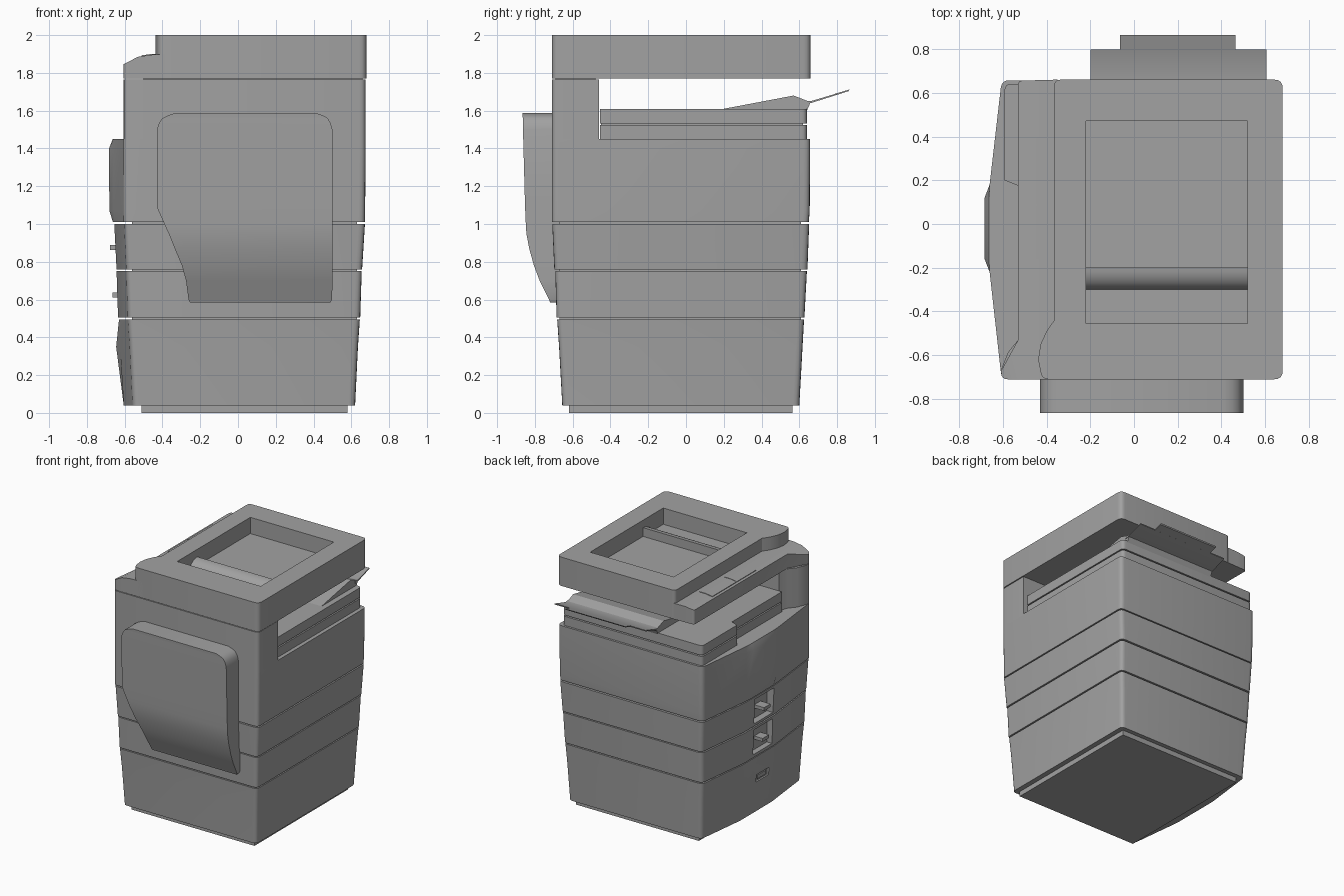
import bpy, bmesh, math
from mathutils import Vector

cube = bpy.data.objects.get("Cube")
if cube:
    bpy.data.objects.remove(cube, do_unlink=True)

grey = bpy.data.materials.new("plain_grey")
grey.use_nodes = True
colour = (0.36, 0.36, 0.36, 1)
grey.diffuse_color = colour
next(n for n in grey.node_tree.nodes if n.type == 'BSDF_PRINCIPLED').inputs["Base Color"].default_value = colour


def finish(name, bm):
    bmesh.ops.recalc_face_normals(bm, faces=bm.faces)
    mesh = bpy.data.meshes.new(name)
    bm.to_mesh(mesh)
    bm.free()
    mesh.materials.append(grey)
    ob = bpy.data.objects.new(name, mesh)
    bpy.context.collection.objects.link(ob)
    return ob


def loft(name, rings):
    """Skin equal-sized rings of 3D points and cap both ends."""
    bm = bmesh.new()
    rows = [[bm.verts.new(p) for p in ring] for ring in rings]
    n = len(rows[0])
    for a, b in zip(rows, rows[1:]):
        for i in range(n):
            j = (i + 1) % n
            bm.faces.new((a[i], a[j], b[j], b[i]))
    bm.faces.new(rows[0])
    bm.faces.new(rows[-1])
    return finish(name, bm)


def prism(name, pts, lo, hi):
    """Plan outline raised from lo to hi."""
    return loft(name, [[(x, y, z) for x, y in pts] for z in (lo, hi)])


def side_prism(name, pts, lo, hi):
    """Side profile (y, z) stretched along x."""
    return loft(name, [[(x, y, z) for y, z in pts] for x in (lo, hi)])


def box(name, x0, x1, y0, y1, z0, z1):
    return prism(name, [(x0, y0), (x1, y0), (x1, y1), (x0, y1)], z0, z1)


def rounded(pts, steps=4):
    """Round those corners that carry a third value, the radius."""
    out = []
    for i, p in enumerate(pts):
        if len(p) == 2:
            out.append(p)
            continue
        c = Vector(p[:2])
        u = (Vector(pts[i - 1][:2]) - c).normalized() * p[2]
        v = (Vector(pts[(i + 1) % len(pts)][:2]) - c).normalized() * p[2]
        for k in range(steps + 1):
            t = k / steps
            out.append(tuple(c + u * (1 - t) ** 2 + v * t ** 2))
    return out


def cut(ob, cutter):
    mod = ob.modifiers.new("cut", 'BOOLEAN')
    mod.operation, mod.solver, mod.object = 'DIFFERENCE', 'EXACT', cutter
    bpy.context.view_layer.update()
    deps = bpy.context.evaluated_depsgraph_get()
    mesh = bpy.data.meshes.new_from_object(ob.evaluated_get(deps))
    ob.modifiers.clear()
    ob.data = mesh
    bpy.data.objects.remove(cutter, do_unlink=True)


def body_ring(z, xl, xr, yf, yb, bow):
    """Cabinet plan: rounded box whose -x side bows outward."""
    side = min(bow, 0.055)
    pts = [(xl, yf, .03), (xr, yf, .035), (xr, yb, .035), (xl, yb, .035),
           (xl - side, .18), (xl - bow, .12), (xl - bow, -.16), (xl - side, -.22)]
    return [(x, y, z) for x, y in rounded(pts)]


# Cabinet sections, bottom to top
box("plinth", -.51, .58, -.62, .565, 0, .05)
sections = {
    "base_cabinet": [(.04, -.555, .62, -.655, .6, .05), (.35, -.57, .635, -.672, .617, .075),
                     (.495, -.58, .645, -.682, .625, .05)],
    "lower_drawer": [(.505, -.58, .647, -.685, .627, .055), (.75, -.588, .655, -.692, .64, .055)],
    "upper_drawer": [(.76, -.588, .657, -.697, .643, .055), (1.0, -.6, .672, -.708, .652, .055)],
    "print_unit": [(1.01, -.602, .672, -.71, .65, .06), (1.07, -.603, .673, -.71, .655, .078),
                   (1.4, -.605, .676, -.71, .657, .078), (1.45, -.605, .676, -.71, .657, .058)],
}
parts = {name: loft(name, [body_ring(*r) for r in rows]) for name, rows in sections.items()}

# Recessed seams between sections
for i, z in enumerate((.5, .755, 1.005)):
    box(f"seam_{i + 1}", -.56, .63, -.67, .61, z - .01, z + .01)

# Drawer grips in pockets on the bowed side
for name, lo, hi, tip in (("lower_drawer", .53, .73, -.665), ("upper_drawer", .78, .98, -.678)):
    cut(parts[name], box("cutter", -.8, -.59, -.18, .06, lo, hi))
    mid = (lo + hi) / 2 - .005
    box(name + "_grip", tip, -.58, -.1, -.02, mid - .013, mid + .013)
cut(parts["base_cabinet"], box("cutter", -.8, -.625, -.13, .03, .3, .36))
box("base_latch", -.635, -.6, -.1, 0, .315, .345)

# Front column that carries the scanner
prism("scanner_column", rounded([(-.605, -.71, .03), (.676, -.71, .035), (.676, -.46),
      (-.5, -.46), (-.53, -.53), (-.575, -.585), (-.605, -.66)]), 1.44, 1.765)
box("column_seam", -.5, .66, -.69, -.48, 1.75, 1.79)

# Paper output deck, stepped on the bowed side
deck = rounded([(-.53, -.455), (.645, -.455), (.645, .64, .03), (-.592, .64, .03), (-.592, .2), (-.53, .175)])
prism("output_deck_lower", deck, 1.44, 1.523)
prism("output_deck_upper", deck, 1.533, 1.61)
box("output_deck_seam", -.51, .63, -.45, .62, 1.51, 1.54)

# Sloping paper tray and its thin extension
side_prism("tray_ramp", [(.2, 1.6), (.2, 1.61), (.57, 1.68), (.66, 1.645), (.64, 1.6)], -.2, .6)
side_prism("tray_sheet", [(.62, 1.635), (.66, 1.64), (.797, 1.683), (.797, 1.691), (.66, 1.65), (.62, 1.655)],
           -.2, .605)
side_prism("tray_tip", [(.79, 1.681), (.86, 1.703), (.865, 1.712), (.79, 1.69)], -.065, .465)

# Scanner lid with a sunken top
lid = prism("scanner_lid", rounded([(-.42, -.71, .03), (.68, -.71, .04), (.68, .66, .04), (-.365, .66, .03),
            (-.365, -.44), (-.4, -.49), (-.427, -.55), (-.438, -.62)]), 1.77, 2.0)
cut(lid, box("cutter", -.22, .52, -.455, .47, 1.87, 2.2))
arc = [(-.2 - .1 * math.sin(t), 1.86 + .08 * math.cos(t)) for t in (k * math.pi / 16 for k in range(9))]
side_prism("lid_bar", arc + [(-.2, 1.86)], -.22, .52)

# Control panel, sloping down to the outer edge
outline = rounded([(-.607, -.71, .03), (-.35, -.71), (-.35, .66), (-.53, .655, .02), (-.53, -.53), (-.607, -.67)])
bm = bmesh.new()
base = bm.faces.new([bm.verts.new((x, y, 1.77)) for x, y in outline])
top = bmesh.ops.extrude_face_region(bm, geom=[base])
for v in top["geom"]:
    if isinstance(v, bmesh.types.BMVert):
        v.co.z = 1.9
for x in (-.53, -.45):
    bmesh.ops.bisect_plane(bm, geom=bm.verts[:] + bm.edges[:] + bm.faces[:],
                           plane_co=(x, 0, 0), plane_no=(1, 0, 0), dist=.0001)
for v in bm.verts:
    if v.co.z > 1.8:
        v.co.z = 1.897 - max(0, -.45 - v.co.x) * .15 - max(0, -.53 - v.co.x) * .37
finish("control_panel", bm)

# Keypad and screen plates follow the panel slope
for name, y0, y1 in (("keypad", -.16, .085), ("screen", .09, .395)):
    ring = [(-.51, 1.884), (-.45, 1.893), (-.395, 1.893), (-.395, 1.901), (-.45, 1.901), (-.51, 1.893)]
    loft(name, [[(x, y, z) for x, z in ring] for y in (y0, y1)])

# Bulging front cover: height, left, right and depth at each level
cover = [(.585, -.255, .49, -.72), (.6, -.262, .498, -.725), (.7, -.275, .5, -.775), (.78, -.297, .5, -.805),
         (.87, -.335, .5, -.83), (.95, -.367, .5, -.845), (1.0, -.39, .5, -.848), (1.09, -.43, .5, -.852),
         (1.5, -.43, .5, -.863), (1.535, -.417, .49, -.864), (1.56, -.4, .475, -.864),
         (1.575, -.37, .45, -.865), (1.588, -.33, .41, -.865)]
loft("front_cover", [[(xl, y, z), (xr, y, z), (xr, -.66, z), (xl, -.66, z)] for z, xl, xr, y in cover])

# Smooth the rounded corners, keep edges crisp
bpy.ops.object.select_all(action='DESELECT')
for ob in bpy.context.collection.objects:
    if ob.type == 'MESH':
        ob.select_set(True)
        bpy.context.view_layer.objects.active = ob
bpy.ops.object.shade_smooth_by_angle(angle=math.radians(30))
